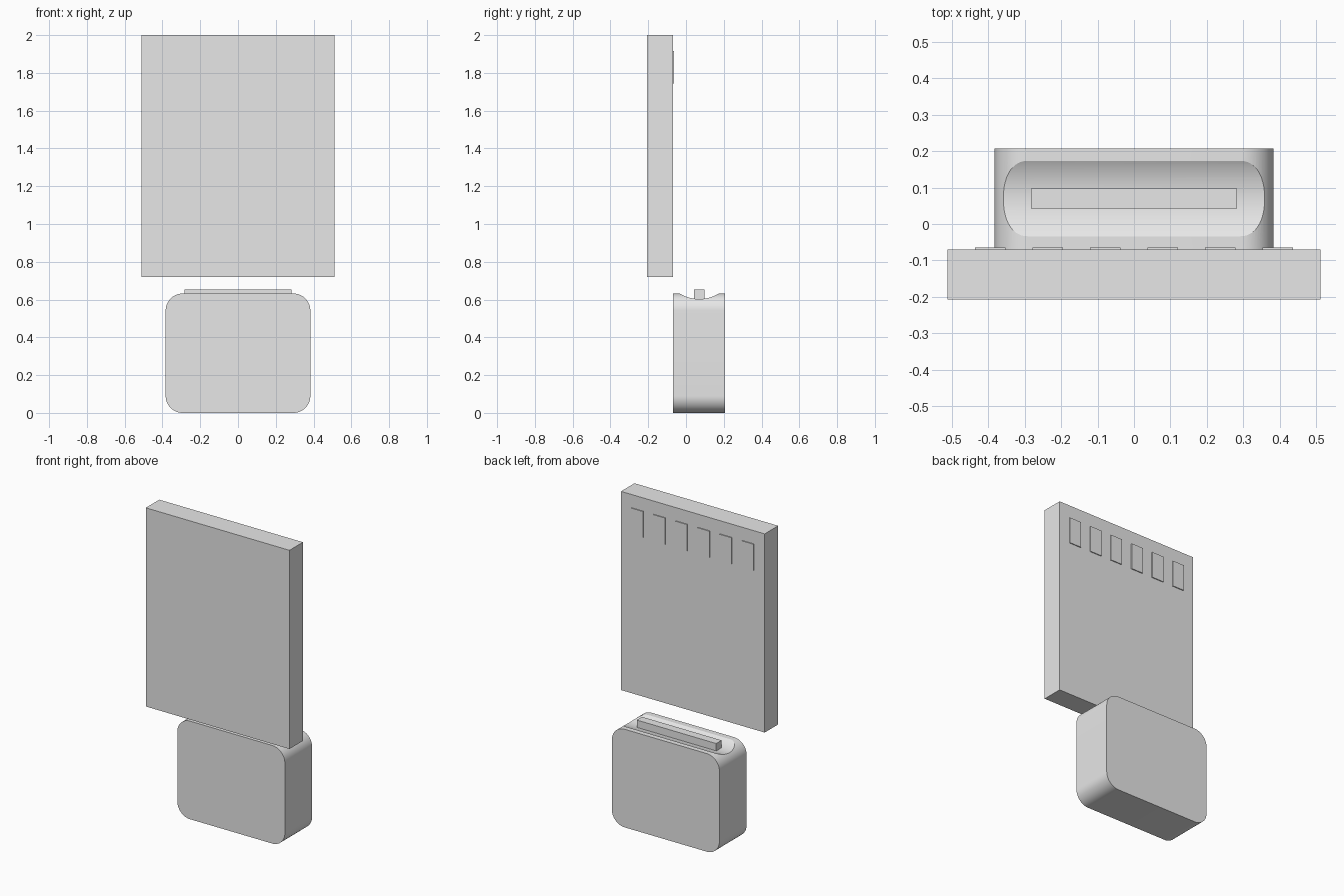
import bpy
import bmesh
import math
from mathutils import Matrix

if "Cube" in bpy.data.objects:
    bpy.data.objects.remove(bpy.data.objects["Cube"], do_unlink=True)

# One plain grey for every part
grey = bpy.data.materials.new("light_grey")
grey.use_nodes = True
grey.diffuse_color = (0.8, 0.8, 0.8, 1)
grey.node_tree.nodes["Principled BSDF"].inputs["Base Color"].default_value = (0.8, 0.8, 0.8, 1)


def finish(name, bm):
    bmesh.ops.recalc_face_normals(bm, faces=bm.faces)
    mesh = bpy.data.meshes.new(name)
    bm.to_mesh(mesh)
    bm.free()
    mesh.materials.append(grey)
    obj = bpy.data.objects.new(name, mesh)
    bpy.context.collection.objects.link(obj)
    return obj


def box(name, x, y, z):
    """Box from (min, max) ranges."""
    bm = bmesh.new()
    bmesh.ops.create_cube(bm, size=1)
    for v in bm.verts:
        v.co = [r[0] if c < 0 else r[1] for c, r in zip(v.co, (x, y, z))]
    return finish(name, bm)


def rounded_block(name, half, front, back, height, radius, steps=16):
    """Rounded rectangle in x-z, extruded along y."""
    bm = bmesh.new()
    verts = []
    corners = [(1, 1), (-1, 1), (-1, -1), (1, -1)]
    for i, (sx, sz) in enumerate(corners):
        cx = sx * (half - radius)
        cz = height / 2 + sz * (height / 2 - radius)
        for k in range(steps + 1):
            a = math.pi / 2 * (i + k / steps)
            verts.append(bm.verts.new((cx + radius * math.cos(a), front, cz + radius * math.sin(a))))
    face = bm.faces.new(verts)
    out = bmesh.ops.extrude_face_region(bm, geom=[face])
    for v in out["geom"]:
        if isinstance(v, bmesh.types.BMVert):
            v.co.y = back
    return finish(name, bm)


# Lower housing with rounded corners
housing = rounded_block("housing", 0.383, -0.07, 0.207, 0.632, 0.09)

# Shallow finger groove running across the housing top
bm = bmesh.new()
bmesh.ops.create_cone(bm, cap_ends=True, segments=128, radius1=0.2, radius2=0.2, depth=1.2,
                      matrix=Matrix.Translation((0, 0.07, 0.803)) @ Matrix.Rotation(math.pi / 2, 4, "Y"))
cutter = finish("groove_cutter", bm)
cutter.hide_render = True
cut = housing.modifiers.new("groove", "BOOLEAN")
cut.operation = "DIFFERENCE"
cut.solver = "EXACT"
cut.object = cutter
bpy.context.view_layer.objects.active = housing
bpy.ops.object.select_all(action="DESELECT")
housing.select_set(True)
bpy.ops.object.modifier_apply(modifier="groove")
bpy.data.objects.remove(cutter, do_unlink=True)
bpy.ops.object.shade_smooth_by_angle(angle=math.radians(25))

# Connector tongue standing in the groove
box("tongue", (-0.283, 0.283), (0.043, 0.097), (0.58, 0.652))

# Upper card with a row of contacts on its back
box("card", (-0.512, 0.512), (-0.207, -0.07), (0.72, 2.0))
for i in range(6):
    cx = (i - 2.5) * 0.158
    box(f"contact_{i + 1}", (cx - 0.042, cx + 0.042), (-0.08, -0.064), (1.745, 1.915))
